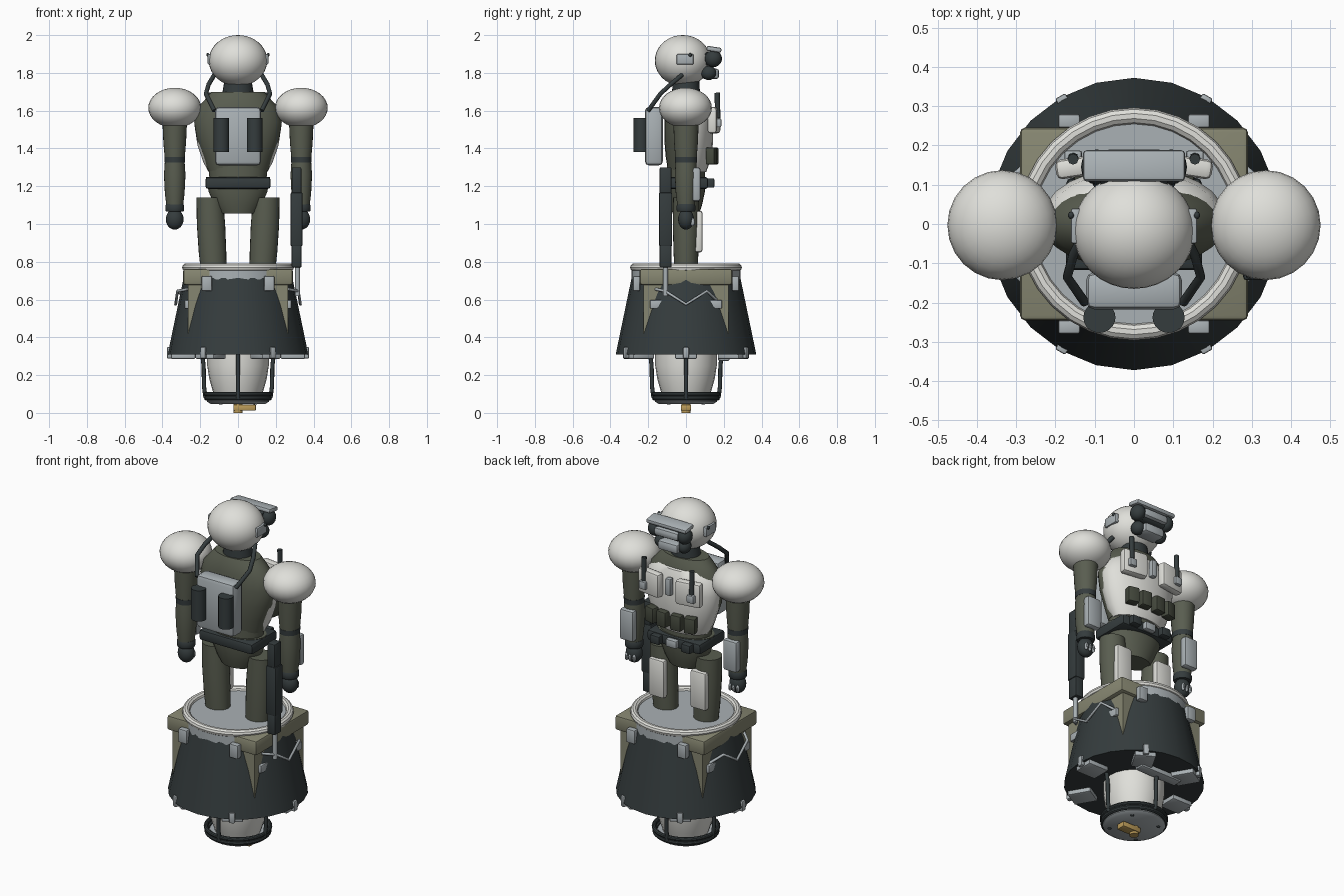
import bpy, bmesh, math
from mathutils import Matrix, Vector, Euler


def material(name, rgb):
    m = bpy.data.materials.new(name)
    m.diffuse_color = (*rgb, 1)
    return m


WHITE = material("off_white", (0.74, 0.74, 0.70))
GREY = material("blue_grey", (0.40, 0.44, 0.46))
DARK = material("charcoal", (0.035, 0.045, 0.047))
OLIVE = material("olive", (0.10, 0.11, 0.08))
POUCH = material("dark_olive", (0.06, 0.068, 0.048))
TAN = material("tan", (0.24, 0.24, 0.165))
GOLD = material("brass", (0.50, 0.33, 0.10))


def finish(name, bm, mat, loc=(0, 0, 0), rot=(0, 0, 0)):
    bmesh.ops.recalc_face_normals(bm, faces=bm.faces)
    me = bpy.data.meshes.new(name)
    bm.to_mesh(me)
    bm.free()
    me.materials.append(mat)
    ob = bpy.data.objects.new(name, me)
    ob.location = loc
    ob.rotation_euler = rot
    bpy.context.collection.objects.link(ob)
    return ob


def box(name, mat, loc, size, bevel=0.01, rot=(0, 0, 0)):
    bm = bmesh.new()
    bmesh.ops.create_cube(bm, size=1, matrix=Matrix.Diagonal((*size, 1)))
    if bevel:
        bmesh.ops.bevel(bm, geom=bm.edges[:], offset=bevel, segments=2,
                        profile=0.5, affect='EDGES')
    return finish(name, bm, mat, loc, rot)


def ball(name, mat, loc, radii, u=24, v=16):
    bm = bmesh.new()
    bmesh.ops.create_uvsphere(bm, u_segments=u, v_segments=v, radius=1,
                              matrix=Matrix.Diagonal((*radii, 1)))
    return finish(name, bm, mat, loc)


def loft(name, mat, rings, loc=(0, 0, 0), rot=(0, 0, 0), n=24, cap=True):
    """Stack of ellipses given as (z, rx, ry, x offset)."""
    bm = bmesh.new()
    loops = []
    for z, rx, ry, *off in rings:
        cx = off[0] if off else 0
        loops.append([bm.verts.new((cx + rx * math.cos(math.tau * i / n),
                                    ry * math.sin(math.tau * i / n), z)) for i in range(n)])
    for a, b in zip(loops, loops[1:]):
        for i in range(n):
            j = (i + 1) % n
            bm.faces.new((a[i], a[j], b[j], b[i]))
    if cap:
        bm.faces.new(loops[0])
        bm.faces.new(loops[-1])
    return finish(name, bm, mat, loc, rot)


def torus(name, mat, z, R, r, n=32, m=10):
    rings = []
    for k in range(m + 1):
        a = math.tau * k / m
        rad = R + r * math.cos(a)
        rings.append((z + r * math.sin(a), rad, rad))
    return loft(name, mat, rings, n=n, cap=False)


def tube(name, mat, points, r):
    cu = bpy.data.curves.new(name, 'CURVE')
    cu.dimensions = '3D'
    cu.bevel_depth = r
    cu.bevel_resolution = 2
    cu.use_fill_caps = True
    sp = cu.splines.new('POLY')
    sp.points.add(len(points) - 1)
    for p, co in zip(sp.points, points):
        p.co = (*co, 1)
    cu.materials.append(mat)
    ob = bpy.data.objects.new(name, cu)
    bpy.context.collection.objects.link(ob)
    return ob


SIDES = ((-1, "left"), (1, "right"))

# --- Pod: flared skirt, square frame, rim and floor
loft("pod_skirt", DARK, [(0.31, 0.372, 0.372), (0.715, 0.288, 0.288)])
loft("pod_collar", GREY, [(0.705, 0.288, 0.288), (0.763, 0.288, 0.288)], n=32)
torus("pod_rim", WHITE, 0.77, 0.275, 0.021)
box("pod_frame", TAN, (0, 0, 0.72), (0.58, 0.49, 0.085), 0.012)
box("pod_corner_posts", TAN, (0, 0, 0.55), (0.53, 0.45, 0.32), 0)
loft("pod_floor", GREY, [(0.75, 0.265, 0.265), (0.772, 0.265, 0.265)], n=32)

# --- Pod latches and side handles
for s, side in SIDES:
    for t, end in ((-1, "front"), (1, "rear")):
        box(f"latch_{side}_{end}", GREY, (s * 0.165, t * 0.262, 0.685), (0.055, 0.035, 0.08), 0.006)
        box(f"handle_mount_{side}_{end}", GREY, (s * 0.27, t * 0.15, 0.575), (0.025, 0.08, 0.045), 0.005)
    tube(f"side_handle_{side}", GREY,
         [(s * 0.265, -0.16, 0.655), (s * 0.32, -0.11, 0.645), (s * 0.33, 0, 0.575),
          (s * 0.32, 0.11, 0.645), (s * 0.265, 0.16, 0.6)], 0.008)

# --- Underside pads with small rim clips
for i in range(6):
    a = i * math.pi / 3
    c, d = math.cos(a), math.sin(a)
    box(f"underside_pad_{i}", GREY, (c * 0.29, d * 0.29, 0.3), (0.13, 0.115, 0.03), 0.008, (0, 0, a))
    box(f"rim_clip_{i}", GREY, (c * 0.365, d * 0.365, 0.318), (0.022, 0.03, 0.06), 0.005, (0, 0, a))
box("underside_bar", GREY, (0, 0.2, 0.29), (0.27, 0.06, 0.03), 0.008)

# --- Lower bulb with its cage and base
loft("bulb", WHITE, [(0.075, 0.12, 0.12), (0.12, 0.135, 0.135), (0.18, 0.152, 0.152),
                     (0.25, 0.163, 0.163), (0.315, 0.163, 0.163)])
torus("cage_ring_lower", DARK, 0.078, 0.165, 0.014)
torus("cage_ring_upper", DARK, 0.1, 0.17, 0.012)
loft("base_disc", GREY, [(0.048, 0.145, 0.145), (0.06, 0.165, 0.165), (0.08, 0.165, 0.165)], n=32)
for i in range(4):
    a = i * math.pi / 2
    c, d = math.cos(a), math.sin(a)
    tube(f"cage_bar_{i}", DARK, [(c * r, d * r, z) for r, z in
                                 ((0.172, 0.08), (0.18, 0.14), (0.182, 0.25), (0.19, 0.315))], 0.011)
    ball(f"base_bolt_{i}", DARK, (0.13 * math.cos(a + 0.8), 0.13 * math.sin(a + 0.8), 0.051),
         (0.012, 0.012, 0.008), 10, 6)
box("base_tab", GOLD, (0.035, 0, 0.028), (0.12, 0.055, 0.032), 0.006)
loft("base_pin", GOLD, [(0, 0.025, 0.025), (0.06, 0.025, 0.025)], n=16)

# --- Legs, pelvis, belt and waist
for s, side in SIDES:
    loft(f"leg_{side}", OLIVE, [(0.77, 0.069, 0.062, s * 0.13), (0.85, 0.073, 0.066, s * 0.135),
                                (1.0, 0.075, 0.07, s * 0.143), (1.14, 0.07, 0.068, s * 0.15)])
    box(f"thigh_plate_{side}", WHITE, (s * 0.135, 0.067, 0.96), (0.1, 0.04, 0.22), 0.012)
loft("pelvis", OLIVE, [(1.055, 0.095, 0.07), (1.1, 0.125, 0.085), (1.17, 0.155, 0.1),
                       (1.25, 0.17, 0.105)])
box("belt", DARK, (0, 0, 1.217), (0.345, 0.235, 0.062), 0.014)
box("buckle", GREY, (0, 0.125, 1.217), (0.07, 0.035, 0.045), 0.008)
loft("waist", OLIVE, [(1.23, 0.15, 0.1), (1.31, 0.158, 0.1)])

# --- Torso with the white chest shell bulging toward the rear of the frame
loft("torso", OLIVE, [(1.28, 0.158, 0.095), (1.36, 0.185, 0.108), (1.45, 0.218, 0.115),
                      (1.54, 0.232, 0.115), (1.62, 0.21, 0.108), (1.67, 0.165, 0.095),
                      (1.70, 0.14, 0.08)])
loft("chest_shell", WHITE, [(1.275, 0.155, 0.085), (1.33, 0.185, 0.105), (1.42, 0.215, 0.12),
                            (1.52, 0.23, 0.122), (1.59, 0.215, 0.113), (1.64, 0.16, 0.09),
                            (1.66, 0.1, 0.05)], loc=(0, 0.022, 0))

# --- Chest gear: plates, pouches and antennas
for s, side in SIDES:
    box(f"chest_plate_{side}", WHITE, (s * 0.125, 0.148, 1.55), (0.15, 0.05, 0.14), 0.015,
        (0, 0, -s * 0.15))
    tube(f"antenna_{side}", DARK, [(s * 0.155, 0.168, 1.56), (s * 0.155, 0.165, 1.695)], 0.014)
    box(f"antenna_base_{side}", GREY, (s * 0.155, 0.172, 1.535), (0.045, 0.03, 0.045), 0.006)
    for x in (0.045, 0.125):
        box(f"pouch_{side}_{int(x * 1000)}", POUCH, (s * x, 0.15 - x * 0.12, 1.36),
            (0.065, 0.05, 0.09), 0.008, (0, 0, -s * x * 2))
box("chest_clip", GREY, (0, 0.155, 1.56), (0.035, 0.035, 0.1), 0.008)

# --- Backpack with two bottles and hoses up to the helmet
box("backpack", GREY, (0, -0.17, 1.465), (0.245, 0.095, 0.31), 0.022)
for s, side in SIDES:
    loft(f"bottle_{side}", DARK, [(1.38, 0.041, 0.039), (1.56, 0.041, 0.039)], (s * 0.088, -0.238, 0), n=20)
    tube(f"hose_{side}", DARK, [(s * 0.125, -0.2, 1.6), (s * 0.17, -0.135, 1.69),
                                (s * 0.155, -0.08, 1.74), (s * 0.125, -0.02, 1.79)], 0.012)

# --- Arms
for s, side in SIDES:
    x = s * 0.335
    ball(f"shoulder_{side}", WHITE, (x, -0.003, 1.615), (0.14, 0.14, 0.106))
    loft(f"upper_arm_{side}", OLIVE, [(1.34, 0.052, 0.056), (1.43, 0.06, 0.063), (1.56, 0.066, 0.068)], (x, 0, 0))
    loft(f"elbow_{side}", DARK, [(1.325, 0.054, 0.058), (1.355, 0.055, 0.059)], (x, 0, 0))
    loft(f"forearm_{side}", OLIVE, [(1.09, 0.043, 0.045), (1.16, 0.052, 0.054), (1.26, 0.057, 0.059),
                                    (1.335, 0.052, 0.055)], (x, 0, 0))
    loft(f"cuff_{side}", DARK, [(1.065, 0.046, 0.046), (1.075, 0.05, 0.05), (1.095, 0.05, 0.05),
                                (1.105, 0.046, 0.046)], (x, 0, 0))
    ball(f"hand_{side}", DARK, (x, 0, 1.025), (0.047, 0.042, 0.055), 20, 12)
    box(f"forearm_plate_{side}", GREY, (x, 0.055, 1.21), (0.09, 0.045, 0.18), 0.014)
    for k in range(3):
        ball(f"finger_{side}_{k}", GREY, (x + (k - 1) * 0.024, 0.035, 1.01), (0.01, 0.012, 0.022), 10, 8)

# small wrist instrument carried past the forearm plate
for s, side in SIDES:
    box(f"belt_pouch_{side}", DARK, (s * 0.1, 0.128, 1.217), (0.06, 0.045, 0.05), 0.008)

# --- Long tool hung beside the right arm
box("tool_body", DARK, (0.31, -0.108, 1.025), (0.064, 0.07, 0.285), 0.008)
box("tool_upper", DARK, (0.31, -0.108, 1.225), (0.05, 0.062, 0.15), 0.006)
box("tool_lower", DARK, (0.31, -0.108, 0.83), (0.052, 0.062, 0.12), 0.006)
tube("tool_rod", GREY, [(0.315, -0.108, 0.78), (0.315, -0.108, 0.62)], 0.013)

# --- Head: neck, helmet, ear plates
loft("neck", DARK, [(1.68, 0.085, 0.075), (1.76, 0.072, 0.07)])
ball("helmet", WHITE, (0, -0.017, 1.865), (0.155, 0.148, 0.135), 32, 20)
for s, side in SIDES:
    box(f"ear_plate_{side}", GREY, (s * 0.148, -0.005, 1.872), (0.025, 0.09, 0.055), 0.006)
    ball(f"ear_screw_{side}", DARK, (s * 0.16, 0.022, 1.895), (0.008, 0.01, 0.01), 10, 6)

# --- Face: brow, goggles and breathing mask
box("brow", GREY, (0, 0.148, 1.925), (0.26, 0.08, 0.026), 0.01, (-0.15, 0, 0))
tube("goggle_frame", DARK, [(-0.085, 0.135, 1.875), (0.085, 0.135, 1.875)], 0.044)
box("goggle_lens", GREY, (0, 0.165, 1.875), (0.16, 0.05, 0.05), 0.018)
box("mask", GREY, (0, 0.13, 1.795), (0.13, 0.09, 0.055), 0.015)
for s, side in SIDES:
    ball(f"goggle_end_{side}", DARK, (s * 0.095, 0.145, 1.875), (0.04, 0.045, 0.045), 16, 10)
    ball(f"mask_filter_{side}", DARK, (s * 0.075, 0.12, 1.8), (0.035, 0.04, 0.038), 16, 10)

# --- Smooth shading with sharp edges kept
bpy.ops.object.select_all(action='DESELECT')
for ob in bpy.context.scene.objects:
    if ob.type == 'MESH':
        ob.select_set(True)
        bpy.context.view_layer.objects.active = ob
bpy.ops.object.shade_smooth_by_angle(angle=math.radians(35))
